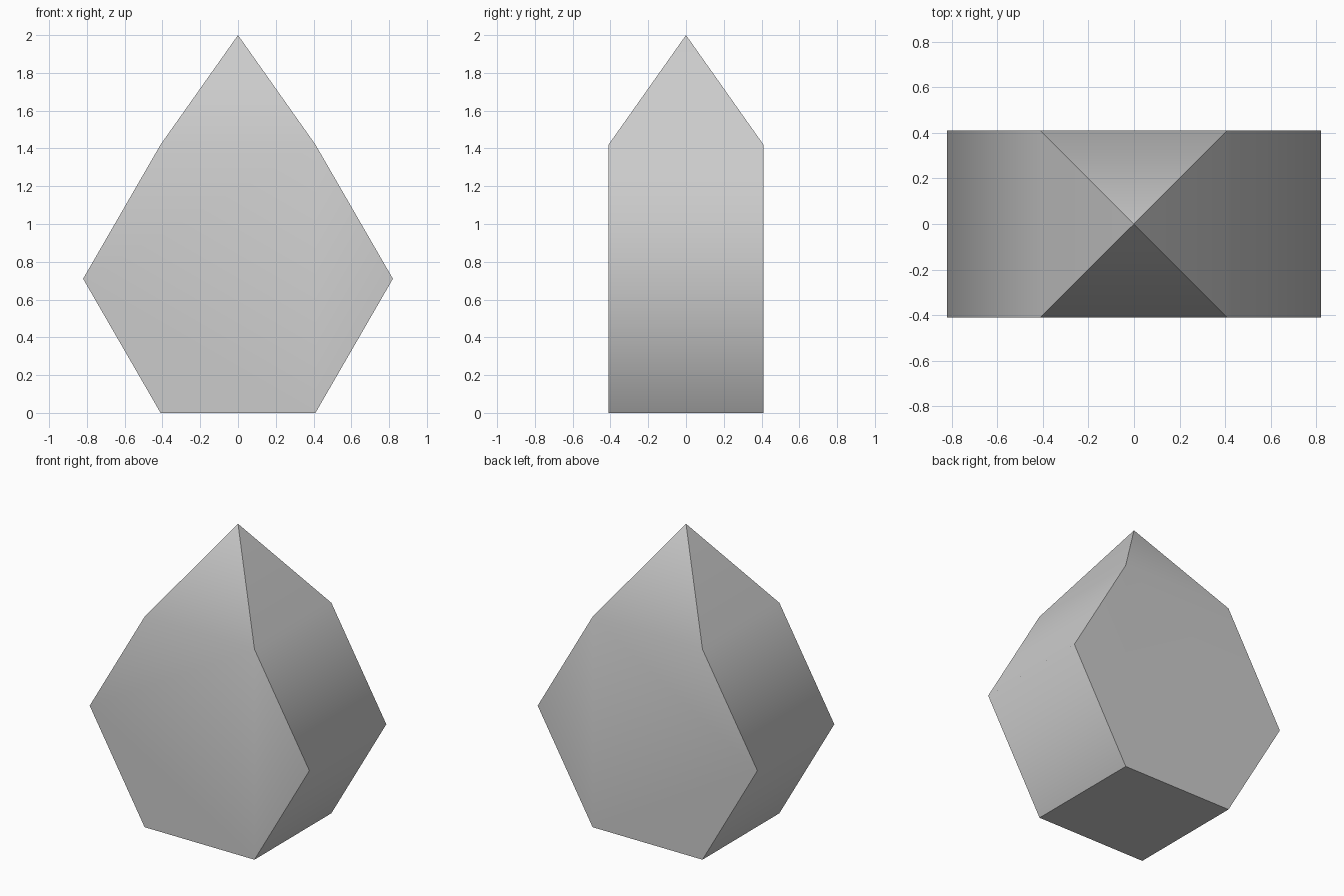
import bpy
import bmesh
import math

if "Cube" in bpy.data.objects:
    bpy.data.objects.remove(bpy.data.objects["Cube"], do_unlink=True)

HALF_DEPTH = 0.41
HALF_HEX = 0.71

# Grey material
grey = bpy.data.materials.new("plain grey")
grey.use_nodes = True
colour = (0.6, 0.6, 0.6, 1)
grey.diffuse_color = colour
grey.node_tree.nodes["Principled BSDF"].inputs["Base Color"].default_value = colour

# Hexagonal body, extruded front to back
bm = bmesh.new()
profile = [(-0.41, 0), (0.41, 0), (0.82, HALF_HEX),
           (0.41, 2 * HALF_HEX), (-0.41, 2 * HALF_HEX), (-0.82, HALF_HEX)]
front = bm.faces.new([bm.verts.new((x, -HALF_DEPTH, z)) for x, z in profile])
copy = bmesh.ops.extrude_face_region(bm, geom=[front], use_keep_orig=True)["geom"]
back = [v for v in copy if isinstance(v, bmesh.types.BMVert)]
bmesh.ops.translate(bm, verts=back, vec=(0, 2 * HALF_DEPTH, 0))
bmesh.ops.recalc_face_normals(bm, faces=bm.faces[:])

# Pointed top raised from the flat upper face
top = max(bm.faces, key=lambda f: f.calc_center_median().z)
tip = bmesh.ops.poke(bm, faces=[top])["verts"][0]
tip.co.z = 2

mesh = bpy.data.meshes.new("crystal_body")
bm.to_mesh(mesh)
bm.free()
mesh.materials.append(grey)
body = bpy.data.objects.new("crystal_body", mesh)
bpy.context.collection.objects.link(body)

# Smooth shading, sharp at the steep corners and around the base
bpy.context.view_layer.objects.active = body
body.select_set(True)
bpy.ops.object.shade_smooth_by_angle(angle=math.radians(65))
for edge in mesh.edges:
    if all(mesh.vertices[i].co.z < 0.01 for i in edge.vertices):
        edge.use_edge_sharp = True
